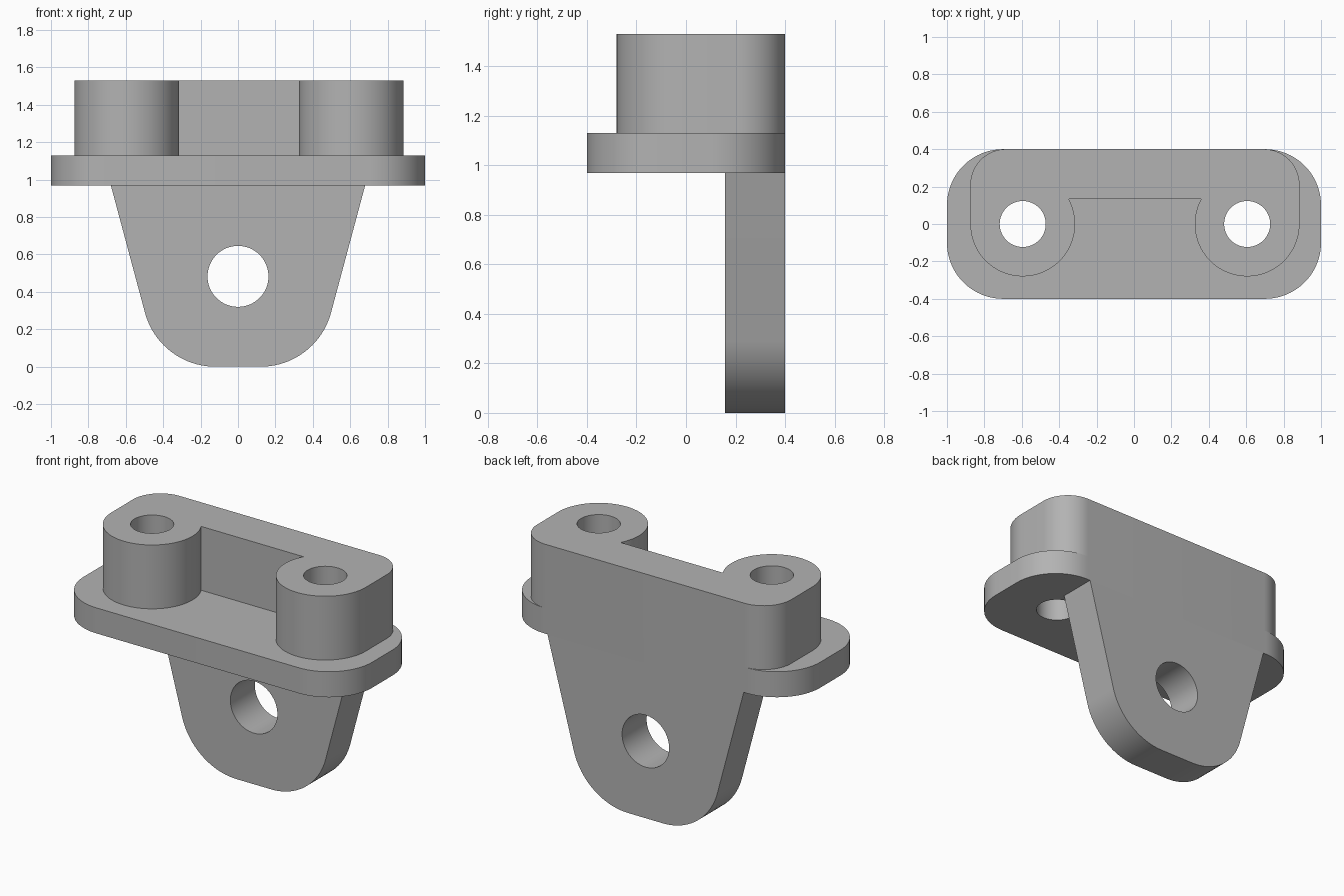
import bpy
from math import cos, sin, tan, pi, asin, radians
from mathutils import Vector, Matrix

if "Cube" in bpy.data.objects:
    bpy.data.objects.remove(bpy.data.objects["Cube"], do_unlink=True)

grey = bpy.data.materials.new("plain grey")
grey.use_nodes = True
colour = (0.45, 0.45, 0.45, 1)
grey.diffuse_color = colour
grey.node_tree.nodes["Principled BSDF"].inputs["Base Color"].default_value = colour


def arc(cx, cy, r, a0, a1, steps=32):
    return [Vector((cx + r * cos(a0 + (a1 - a0) * i / steps),
                    cy + r * sin(a0 + (a1 - a0) * i / steps))) for i in range(steps + 1)]


def circle(cx, cy, r):
    return arc(cx, cy, r, 0, 2 * pi, 64)[:-1]


def fillet(before, corner, after, r, steps=20):
    """Points of a round of radius r on a corner."""
    before, corner, after = Vector(before), Vector(corner), Vector(after)
    u, v = (before - corner).normalized(), (after - corner).normalized()
    half = u.angle(v) / 2
    centre = corner + (u + v).normalized() * (r / sin(half))
    start = corner + u * (r / tan(half)) - centre
    turn = (pi - 2 * half) * (1 if u.cross(v) < 0 else -1)
    return [centre + Matrix.Rotation(turn * i / steps, 2) @ start for i in range(steps + 1)]


def rounded(corners):
    """Outline from (x, y, radius) corners."""
    pts = []
    for i, (x, y, r) in enumerate(corners):
        if r:
            pts += fillet(corners[i - 1][:2], (x, y), corners[(i + 1) % len(corners)][:2], r)
        else:
            pts.append(Vector((x, y)))
    return pts


def plate(name, loops, thickness, matrix):
    """Extruded flat profile; loops after the first are holes."""
    curve = bpy.data.curves.new(name + " profile", "CURVE")
    curve.dimensions = "2D"
    curve.fill_mode = "BOTH"
    curve.extrude = thickness / 2
    for loop in loops:
        spline = curve.splines.new("POLY")
        spline.points.add(len(loop) - 1)
        for p, q in zip(spline.points, loop):
            p.co = (q.x, q.y, 0, 1)
        spline.use_cyclic_u = True
    obj = bpy.data.objects.new(name, curve)
    bpy.context.collection.objects.link(obj)
    bpy.ops.object.select_all(action="DESELECT")
    obj.select_set(True)
    bpy.context.view_layer.objects.active = obj
    bpy.ops.object.convert(target="MESH")
    obj = bpy.context.view_layer.objects.active
    # Weld the caps to the walls
    bpy.ops.object.mode_set(mode="EDIT")
    bpy.ops.mesh.select_all(action="SELECT")
    bpy.ops.mesh.remove_doubles(threshold=0.0001)
    bpy.ops.mesh.normals_make_consistent(inside=False)
    bpy.ops.object.mode_set(mode="OBJECT")
    obj.data.transform(matrix)
    obj.data.materials.clear()
    obj.data.materials.append(grey)
    bpy.ops.object.shade_smooth_by_angle(angle=radians(30))
    return obj


# Shared sizes
left, right, boss_r, back = -0.595, 0.605, 0.28, 0.4
base_z, deck_z, top_z = 0.97, 1.13, 1.53
holes = [circle(x, 0, 0.123) for x in (left, right)]

# Flange with rounded corners
flange = rounded([(x, y, 0.3) for x, y in ((-1, -back), (1, -back), (1, back), (-1, back))])
plate("flange", [flange] + holes, deck_z - base_z,
      Matrix.Translation((0, 0, (base_z + deck_z) / 2)))

# Two bosses joined by a wall along the back
wall_y = 0.135
meet = asin(wall_y / boss_r)
x0, x1 = left - boss_r, right + boss_r
body = (arc(left, 0, boss_r, meet, -pi, 48)
        + fillet((x0, 0), (x0, back), (x1, back), 0.19)
        + fillet((x0, back), (x1, back), (x1, 0), 0.19)
        + arc(right, 0, boss_r, 0, -pi - meet, 48))
plate("bosses_and_back_wall", [body] + holes, top_z - deck_z,
      Matrix.Translation((0, 0, (deck_z + top_z) / 2)))

# Hanging lug with a cross hole
lug_front = 0.157
lug = rounded([(-0.42, 0, 0.39), (0.42, 0, 0.39), (0.68, base_z, 0), (-0.68, base_z, 0)])
plate("hanging_lug", [lug, circle(0, 0.483, 0.163)], back - lug_front,
      Matrix.Translation((0, (back + lug_front) / 2, 0)) @ Matrix.Rotation(pi / 2, 4, "X"))
